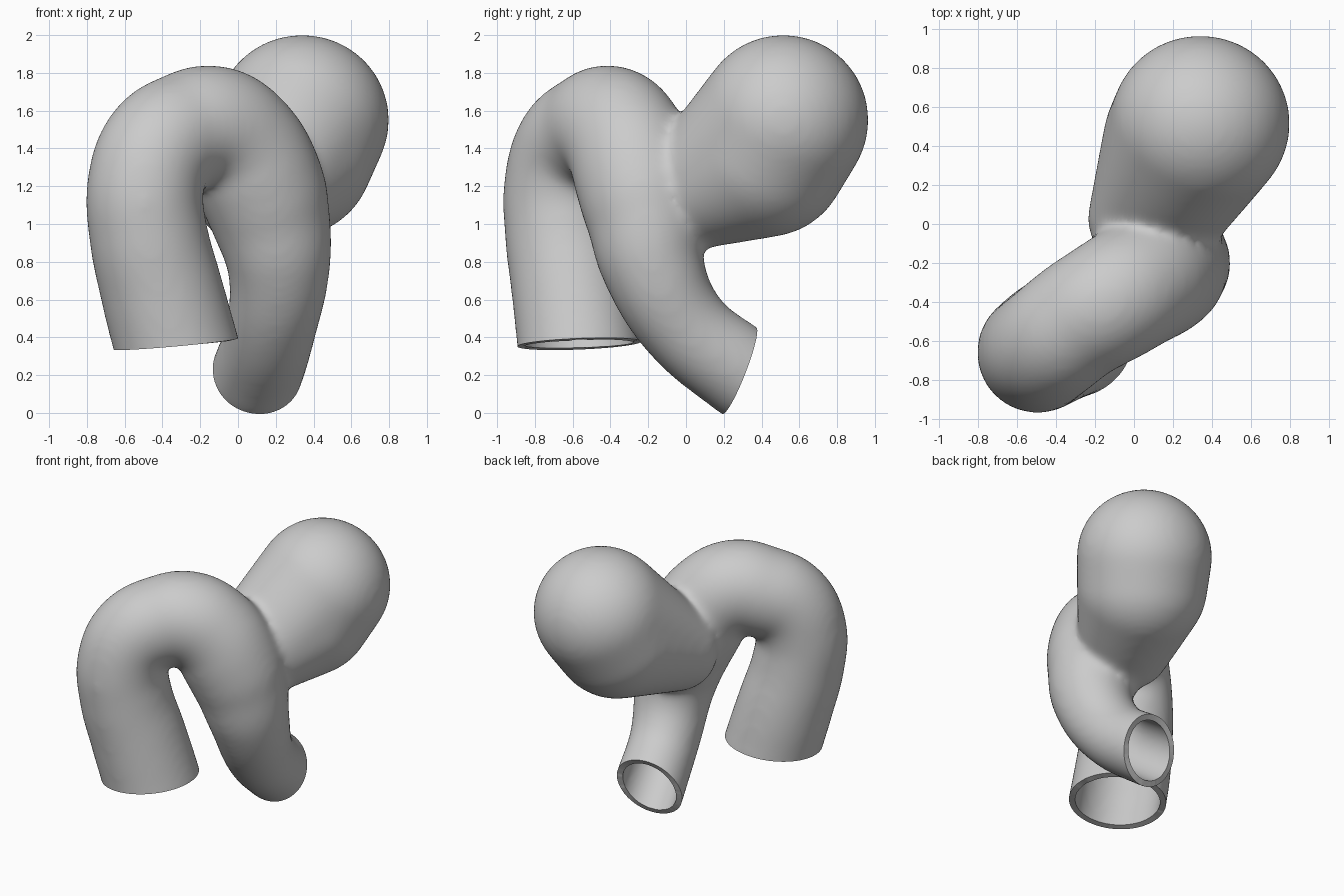
import bpy, bmesh
from mathutils import Matrix, Vector

cube = bpy.data.objects.get("Cube")
if cube:
    bpy.data.objects.remove(cube, do_unlink=True)


def material(name, colour):
    m = bpy.data.materials.new(name)
    m.use_nodes = True
    m.diffuse_color = colour
    m.node_tree.nodes["Principled BSDF"].inputs["Base Color"].default_value = colour
    return m


def activate(ob):
    bpy.ops.object.select_all(action='DESELECT')
    ob.select_set(True)
    bpy.context.view_layer.objects.active = ob


def swept_tube(name, path):
    """Round solid tube through (x, y, z, radius) points."""
    cu = bpy.data.curves.new(name, 'CURVE')
    cu.dimensions = '3D'
    cu.bevel_depth = 1
    cu.bevel_resolution = 14
    cu.use_fill_caps = True
    sp = cu.splines.new('BEZIER')
    sp.resolution_u = 10
    sp.radius_interpolation = 'CARDINAL'
    sp.bezier_points.add(len(path) - 1)
    for p, (x, y, z, r) in zip(sp.bezier_points, path):
        p.co = (x, y, z)
        p.radius = r
        p.handle_left_type = p.handle_right_type = 'AUTO'
    ob = bpy.data.objects.new(name, cu)
    bpy.context.collection.objects.link(ob)
    activate(ob)
    bpy.ops.object.convert(target='MESH')
    return bpy.context.object


def hull_of_balls(name, balls):
    """Taut skin around (centre, radii) ellipsoids."""
    bm = bmesh.new()
    for centre, radii in balls:
        place = Matrix.Translation(centre) @ Matrix.Diagonal((*radii, 1))
        bmesh.ops.create_icosphere(bm, subdivisions=5, radius=1, matrix=place)
    bmesh.ops.delete(bm, geom=bm.faces[:], context='FACES_ONLY')
    bmesh.ops.delete(bm, geom=bm.edges[:], context='EDGES_FACES') if not bm.verts else None
    hull = bmesh.ops.convex_hull(bm, input=bm.verts[:])
    inside = [v for v in hull["geom_interior"] if isinstance(v, bmesh.types.BMVert)]
    bmesh.ops.delete(bm, geom=inside, context='VERTS')
    bmesh.ops.recalc_face_normals(bm, faces=bm.faces[:])
    me = bpy.data.meshes.new(name)
    bm.to_mesh(me)
    bm.free()
    ob = bpy.data.objects.new(name, me)
    bpy.context.collection.objects.link(ob)
    return ob


# Bent vessel, running a little past both of its cut ends
vessel = swept_tube("vessel", [
    (-.305, -.555, .26, .335), (-.33, -.565, .365, .33), (-.405, -.60, .65, .325),
    (-.475, -.645, .95, .315), (-.49, -.655, 1.2, .31), (-.42, -.60, 1.40, .31),
    (-.28, -.49, 1.49, .315), (-.13, -.40, 1.515, .325), (.01, -.315, 1.42, .33),
    (.11, -.25, 1.23, .34), (.17, -.215, 1.04, .32), (.215, -.175, .78, .275),
    (.18, -.015, .47, .24), (.105, .28, .225, .243), (.075, .38, .155, .243)])

# Ballooning sac: neck, lower belly and round top under one skin
sac = hull_of_balls("sac", [
    ((.11, .02, 1.19), (.35, .24, .33)),
    ((.28, .42, 1.37), (.44, .44, .44)),
    ((.34, .515, 1.55), (.46, .452, .452))])

# Fuse the parts into one smooth skin
activate(vessel)
sac.select_set(True)
bpy.ops.object.join()
vessel.name = "vessel_with_sac"
fuse = vessel.modifiers.new("fuse", 'REMESH')
fuse.mode = 'VOXEL'
fuse.voxel_size = .022
soften = vessel.modifiers.new("soften", 'SMOOTH')
soften.factor = .5
soften.iterations = 26
for m in (fuse, soften):
    bpy.ops.object.modifier_apply(modifier=m.name)

# Slice both ends open
inv = vessel.matrix_world.inverted()
bm = bmesh.new()
bm.from_mesh(vessel.data)
for centre, outward in (((-.33, -.565, .365), (.09, .04, -1)),
                        ((.11, .285, .23), (-.15, .93, -.36))):
    c = inv @ Vector(centre)
    faces = [f for f in bm.faces if (f.calc_center_median() - c).length < .42]
    edges = {e for f in faces for e in f.edges}
    verts = {v for f in faces for v in f.verts}
    bmesh.ops.bisect_plane(bm, geom=list(verts) + list(edges) + faces, plane_co=c,
                           plane_no=Vector(outward), clear_outer=True)
bm.to_mesh(vessel.data)
bm.free()

# Hollow wall
wall = vessel.modifiers.new("wall", 'SOLIDIFY')
wall.thickness = .042
wall.offset = -1
bpy.ops.object.modifier_apply(modifier=wall.name)

vessel.data.materials.clear()
vessel.data.materials.append(material("plain grey", (.6, .6, .6, 1)))
bpy.ops.object.shade_smooth_by_angle(angle=.7)
